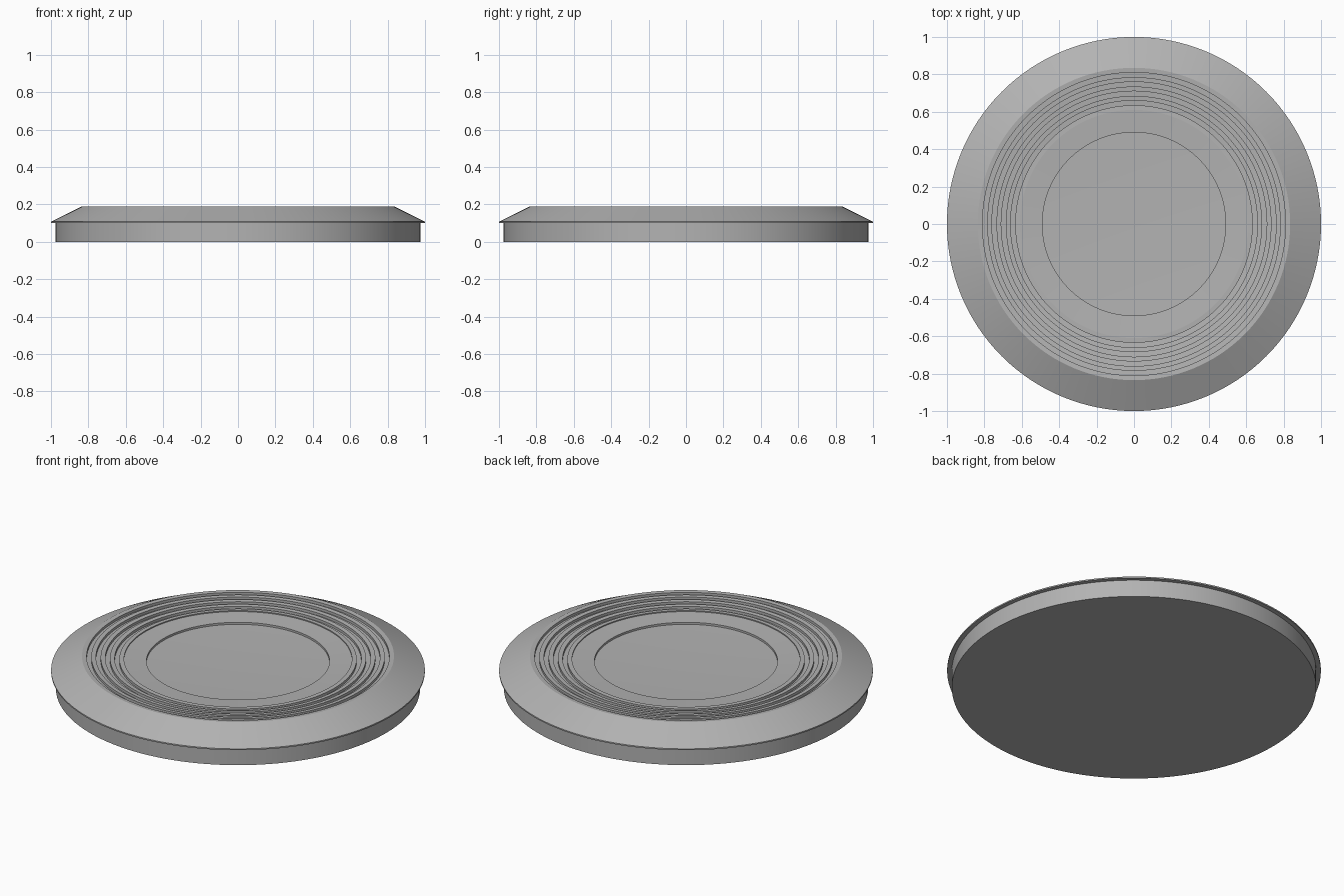
import bpy, bmesh, math

SEGMENTS = 128

if "Cube" in bpy.data.objects:
    bpy.data.objects.remove(bpy.data.objects["Cube"], do_unlink=True)

grey = bpy.data.materials.new("plain_grey")
grey.use_nodes = True
colour = (0.45, 0.45, 0.45, 1)
grey.diffuse_color = colour
grey.node_tree.nodes["Principled BSDF"].inputs["Base Color"].default_value = colour


def dish(radius):
    """Height of the gently dished upper surface."""
    return 0.19 - 0.085 * (0.835 - radius)


# Base wall, overhanging rim and sloped shoulder
profile = [(0, 0), (0.975, 0), (0.975, 0.1), (1, 0.1), (1, 0.108), (0.835, 0.19)]

# Concentric grooves
for i in range(4):
    outer = 0.81 - 0.05 * i
    inner = outer - 0.025
    profile += [(outer, dish(outer)), (outer, dish(outer) - 0.015),
                (inner, dish(inner) - 0.015), (inner, dish(inner))]

# Step down to the inner ring, then the shallow central recess
profile += [(0.61, dish(0.61) + 0.003), (0.61, dish(0.61) - 0.003),
            (0.49, dish(0.49)), (0.49, dish(0.49) - 0.012), (0, 0.135)]

# Lathe the profile around the vertical axis
bm = bmesh.new()
verts = [bm.verts.new((r, 0, z)) for r, z in profile]
edges = [bm.edges.new(pair) for pair in zip(verts, verts[1:])]
bmesh.ops.spin(bm, geom=verts + edges, cent=(0, 0, 0), axis=(0, 0, 1),
               angle=math.tau, steps=SEGMENTS, use_merge=True)
bmesh.ops.remove_doubles(bm, verts=bm.verts, dist=0.0001)
bmesh.ops.recalc_face_normals(bm, faces=bm.faces)

mesh = bpy.data.meshes.new("grooved_disc")
bm.to_mesh(mesh)
bm.free()
mesh.materials.append(grey)
disc = bpy.data.objects.new("grooved_disc", mesh)
bpy.context.collection.objects.link(disc)

# Smooth round walls, crisp rims
bpy.context.view_layer.objects.active = disc
disc.select_set(True)
bpy.ops.object.shade_smooth_by_angle(angle=math.radians(20))
